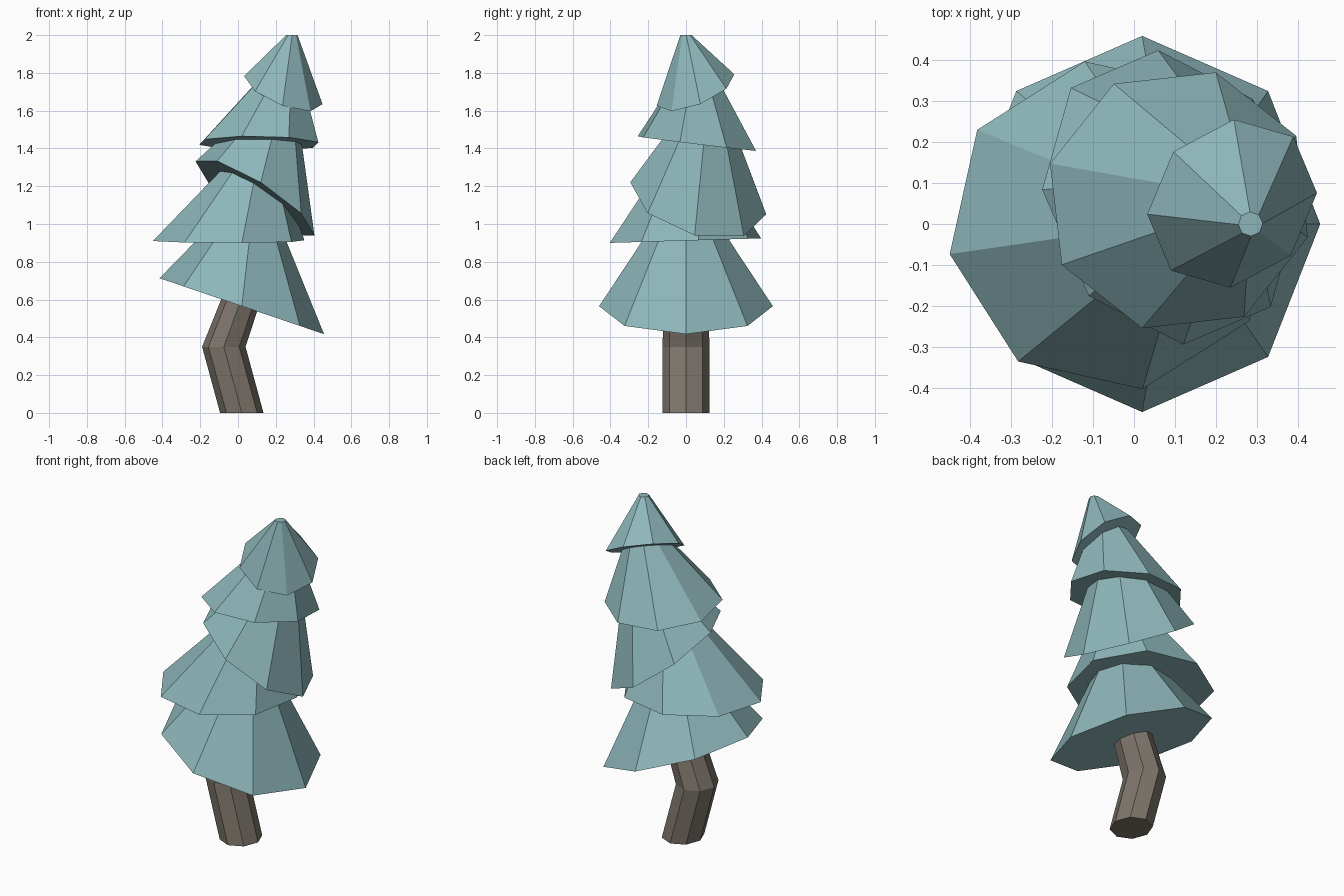
import bpy
from math import cos, sin, radians, tau
from mathutils import Vector

if "Cube" in bpy.data.objects:
    bpy.data.objects.remove(bpy.data.objects["Cube"])

SIDES = 8


def material(name, color):
    m = bpy.data.materials.new(name)
    m.diffuse_color = (*color, 1)
    m.use_nodes = True
    m.node_tree.nodes["Principled BSDF"].inputs["Base Color"].default_value = m.diffuse_color
    return m


def ring(center, radius, slope=(0, 0), phase=0, x_scale=1):
    """Octagon whose plane rises by slope (dz/dx, dz/dy)."""
    up = Vector((0, 0, 1))
    tilt = up.rotation_difference(Vector((-slope[0], -slope[1], 1)))
    pts = []
    for i in range(SIDES):
        a = radians(phase) + tau * i / SIDES
        p = Vector((radius * x_scale * cos(a), radius * sin(a), 0))
        pts.append(Vector(center) + tilt @ p)
    return pts


def loft(name, rings, mat):
    """Closed flat-shaded skin through the rings, bottom to top."""
    n = SIDES
    verts = [p for r in rings for p in r]
    faces = [tuple(reversed(range(n)))]
    for k in range(len(rings) - 1):
        for i in range(n):
            j = (i + 1) % n
            faces.append((k * n + i, k * n + j, (k + 1) * n + j, (k + 1) * n + i))
    faces.append(tuple(range((len(rings) - 1) * n, len(rings) * n)))
    mesh = bpy.data.meshes.new(name)
    mesh.from_pydata(verts, [], faces)
    mesh.materials.append(mat)
    obj = bpy.data.objects.new(name, mesh)
    bpy.context.collection.objects.link(obj)
    return obj


foliage = material("foliage", (0.27, 0.47, 0.49))
bark = material("bark", (0.21, 0.18, 0.15))

# Bent trunk
loft("trunk", [
    ring((0.02, 0, 0), 0.125, x_scale=0.92),
    ring((-0.075, 0, 0.35), 0.125, x_scale=0.92),
    ring((0.06, 0, 0.72), 0.11, x_scale=0.92),
], bark)

# Foliage tiers: rim centre, rim radius, rim slope, phase, top centre, top radius
tiers = [
    ((0.02, 0, 0.565), 0.46, (-0.34, 0), 0, (0.09, 0, 1.17), 0.06),
    ((-0.05, -0.003, 0.912), 0.407, (0, 0.03), 10, (0.11, 0.01, 1.42), 0.07),
    ((0.09, 0.065, 1.136), 0.371, (-0.64, -0.29), 1, (0.24, 0.12, 1.70), 0.06),
    ((0.11, 0.058, 1.426), 0.328, (-0.012, -0.121), -16, (0.255, 0.06, 1.86), 0.06),
    ((0.24, 0.05, 1.709), 0.222, (-0.41, 0.415), 3, (0.285, 0, 2.0), 0.03),
]
for i, (c, r, slope, phase, top, top_r) in enumerate(tiers, 1):
    loft(f"foliage_tier_{i}",
         [ring(c, r, slope, phase), ring(top, top_r, phase=phase)], foliage)
